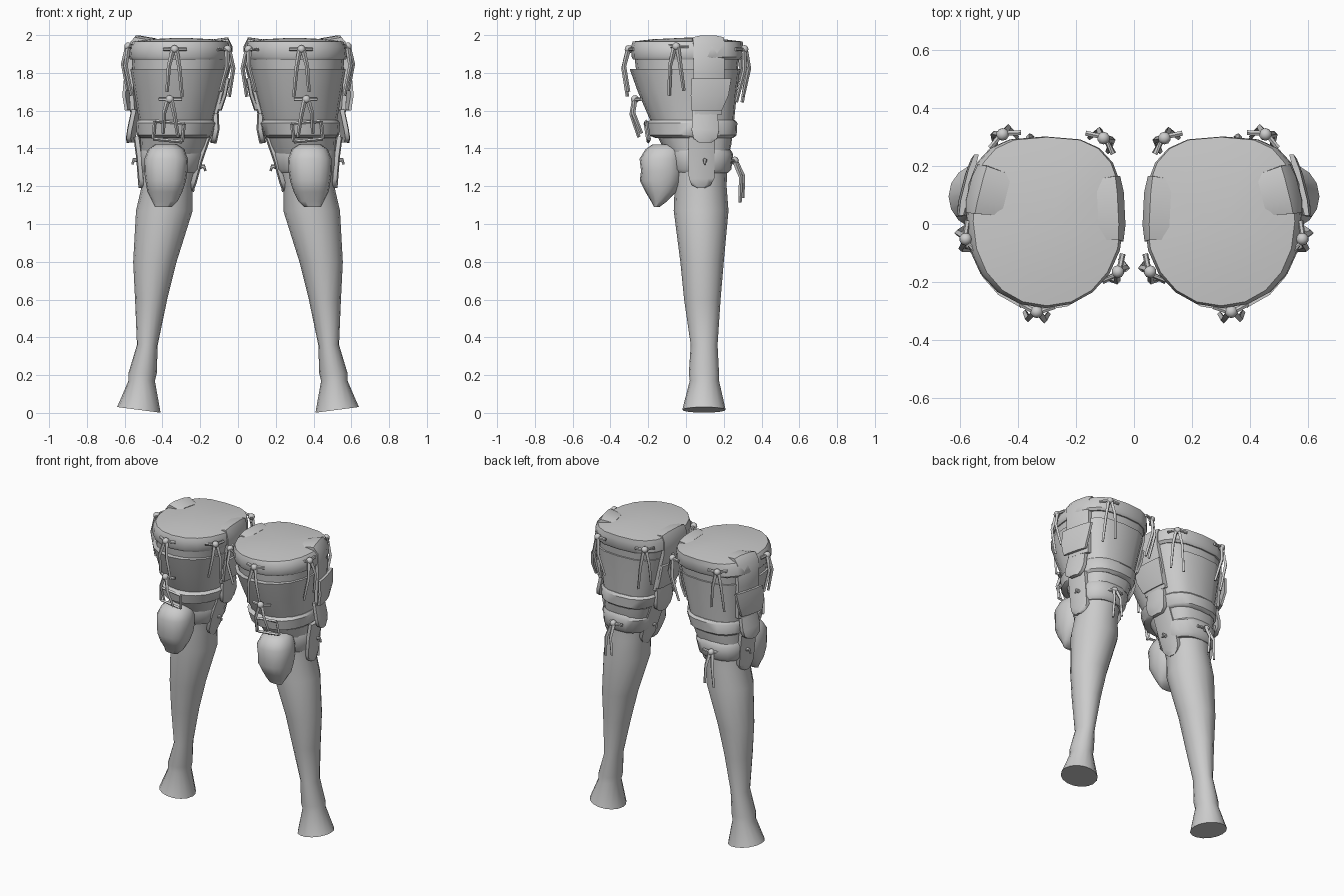
import bpy, bmesh, math
from mathutils import Vector

mat = bpy.data.materials.new("warm_grey")
mat.diffuse_color = (0.6, 0.6, 0.6, 1)


def finish(name, bm, angle=40):
    """Turn a bmesh into a mirrored, shaded part."""
    bmesh.ops.recalc_face_normals(bm, faces=bm.faces)
    me = bpy.data.meshes.new(name)
    bm.to_mesh(me)
    bm.free()
    ob = bpy.data.objects.new(name, me)
    bpy.context.collection.objects.link(ob)
    me.materials.append(mat)
    ob.modifiers.new("Mirror", 'MIRROR').use_mirror_merge = False
    bpy.ops.object.select_all(action='DESELECT')
    ob.select_set(True)
    bpy.context.view_layer.objects.active = ob
    bpy.ops.object.shade_smooth_by_angle(angle=math.radians(angle))
    return ob


def skin(bm, rings):
    """Bridge closed rings of points and cap both ends."""
    vs = [[bm.verts.new(p) for p in r] for r in rings]
    n = len(vs[0])
    for a, b in zip(vs, vs[1:]):
        for i in range(n):
            j = (i + 1) % n
            bm.faces.new((a[i], a[j], b[j], b[i]))
    bm.faces.new(vs[0])
    bm.faces.new(vs[-1][::-1])


def section(z, x0, x1, y0, y1, front=2.0, back=2.0, n=20, tilt=0.0):
    """Rounded outline that fits a box, squarer for larger exponents."""
    pts = []
    for i in range(n):
        a = 2 * math.pi * i / n
        c, s = math.cos(a), math.sin(a)
        e = 2 / (back if s > 0 else front)
        u = math.copysign(abs(c) ** e, c)
        v = math.copysign(abs(s) ** e, s)
        pts.append(((x0 + x1) / 2 + u * (x1 - x0) / 2,
                    (y0 + y1) / 2 + v * (y1 - y0) / 2, z + tilt * u))
    return pts


def loft(name, rows, front=2.0, back=2.0, n=20, angle=40):
    bm = bmesh.new()
    skin(bm, [section(*r, front, back, n) for r in rows])
    return finish(name, bm, angle)


def tube(bm, pts, r0, r1, n=6):
    """Cord through points, tapering from r0 to r1."""
    pts = [Vector(p) for p in pts]
    rings = []
    for i, p in enumerate(pts):
        d = (pts[min(i + 1, len(pts) - 1)] - pts[max(i - 1, 0)]).normalized()
        s = d.cross(Vector((0, 1, 0)) if abs(d.y) < 0.8 else Vector((0, 0, 1))).normalized()
        t = d.cross(s)
        r = r0 + (r1 - r0) * i / (len(pts) - 1)
        rings.append([p + r * (s * math.cos(2 * math.pi * k / n) + t * math.sin(2 * math.pi * k / n))
                      for k in range(n)])
    skin(bm, rings)


# Lower leg with ankle and flared end
bm = bmesh.new()
leg_rows = [(0.17, 0.44, 0.58, 0.02, 0.175), (0.21, 0.43, 0.58, 0.015, 0.175),
            (0.36, 0.425, 0.535, 0.025, 0.167), (0.6, 0.375, 0.545, -0.01, 0.183),
            (0.8, 0.325, 0.555, -0.03, 0.2), (1.07, 0.24, 0.54, -0.065, 0.225),
            (1.2, 0.24, 0.51, -0.06, 0.215), (1.36, 0.2, 0.515, -0.08, 0.22)]
skin(bm, [section(0.016, 0.41, 0.64, -0.02, 0.21, tilt=0.015, n=16)]
     + [section(*r, n=16) for r in leg_rows])
finish("lower_leg", bm)

# Thigh sleeve, tapering to the knee
loft("thigh_sleeve", [(1.34, 0.2, 0.51, -0.08, 0.22), (1.42, 0.17, 0.515, -0.13, 0.24),
                      (1.55, 0.13, 0.525, -0.19, 0.255), (1.7, 0.09, 0.55, -0.255, 0.27),
                      (1.82, 0.058, 0.57, -0.298, 0.285)], 2.1, 2.9)
loft("thigh_top", [(1.78, 0.075, 0.555, -0.26, 0.27), (1.9, 0.045, 0.565, -0.275, 0.285)], 2.1, 2.9)

# Padded rim and slightly domed cap
loft("rim_and_cap", [(1.87, 0.05, 0.57, -0.28, 0.29), (1.885, 0.036, 0.58, -0.288, 0.302),
                     (1.94, 0.036, 0.575, -0.29, 0.302), (1.966, 0.045, 0.555, -0.282, 0.3),
                     (1.978, 0.13, 0.47, -0.18, 0.2), (1.984, 0.25, 0.35, -0.05, 0.06)], 2.1, 2.9)

# Padded bands above and below the knee
loft("upper_knee_band", [(1.455, 0.155, 0.52, -0.16, 0.25), (1.47, 0.135, 0.535, -0.2, 0.268),
                         (1.535, 0.115, 0.54, -0.215, 0.272), (1.55, 0.13, 0.53, -0.19, 0.26)], 2.1, 2.7)
loft("lower_knee_band", [(1.27, 0.215, 0.505, -0.07, 0.22), (1.29, 0.2, 0.52, -0.09, 0.24),
                         (1.37, 0.18, 0.525, -0.1, 0.25), (1.395, 0.19, 0.515, -0.1, 0.235)], 2.1, 2.5)

# Rounded knee pad with pointed chin
loft("knee_pad", [(1.09, 0.35, 0.44, -0.17, -0.14), (1.12, 0.32, 0.455, -0.185, -0.1),
                  (1.17, 0.295, 0.48, -0.215, -0.05), (1.23, 0.275, 0.49, -0.245, -0.02),
                  (1.28, 0.268, 0.497, -0.238, -0.015), (1.345, 0.265, 0.495, -0.246, -0.015),
                  (1.395, 0.285, 0.475, -0.215, -0.02), (1.42, 0.32, 0.44, -0.18, -0.04)],
     2.3, 2.3, n=16, angle=60)


def plate(name, rows, skew, thick=0.022):
    """Upright strip of rows (x, z, y0, y1); skew turns it in plan, thick runs toward the leg."""
    bm = bmesh.new()
    mid = (rows[0][2] + rows[0][3]) / 2
    rings = []
    for i, (x, z, y0, y1) in enumerate(rows):
        a, b = rows[max(i - 1, 0)], rows[min(i + 1, len(rows) - 1)]
        d = Vector((b[0] - a[0], 0, b[1] - a[1])).normalized()
        inw = Vector((d.z, 0, -d.x)) * thick
        outer = [Vector((x + skew * (y - mid), y, z)) for y in (y0, y0 * .75 + y1 * .25,
                                                               y0 * .25 + y1 * .75, y1)]
        bow = inw * 0.45
        outer[0] += bow
        outer[3] += bow
        rings.append(outer + [outer[3] + inw, outer[0] + inw])
    skin(bm, rings)
    return finish(name, bm, 50)


# Outer side plates, from the folded top down to the rounded tongue
plate("outer_top_plate", [(0.44, 1.982, 0.03, 0.17), (0.535, 1.998, 0.035, 0.2), (0.575, 1.95, 0.04, 0.205),
                          (0.577, 1.8, 0.04, 0.205), (0.565, 1.58, 0.045, 0.19)], -0.25)
plate("outer_flap_plate", [(0.585, 1.77, 0.03, 0.24), (0.592, 1.68, 0.025, 0.225),
                           (0.58, 1.6, 0.03, 0.19)], -0.25, 0.016)
plate("outer_mid_plate", [(0.558, 1.61, 0.035, 0.165), (0.58, 1.5, 0.03, 0.175), (0.588, 1.455, 0.04, 0.165),
                          (0.587, 1.43, 0.07, 0.135)], -0.2)
plate("outer_tongue", [(0.55, 1.46, 0.015, 0.155), (0.535, 1.35, 0.01, 0.15), (0.527, 1.24, 0.015, 0.15),
                       (0.525, 1.205, 0.03, 0.13), (0.524, 1.19, 0.06, 0.1)], -0.1)

# Inner side plates
plate("inner_top_plate", [(0.125, 1.978, -0.055, 0.155), (0.055, 1.988, -0.055, 0.165),
                          (0.032, 1.94, -0.06, 0.165), (0.035, 1.85, -0.05, 0.165),
                          (0.105, 1.58, -0.02, 0.16)], 0.05, -0.022)
plate("inner_flap_plate", [(0.045, 1.77, -0.06, 0.17), (0.062, 1.68, -0.05, 0.17),
                           (0.088, 1.6, -0.02, 0.16)], 0.05, -0.016)
plate("inner_mid_plate", [(0.105, 1.61, 0.0, 0.14), (0.1, 1.5, -0.01, 0.15), (0.11, 1.45, 0.0, 0.14),
                          (0.115, 1.425, 0.03, 0.11)], 0.05, -0.022)
plate("inner_tongue", [(0.145, 1.46, 0.0, 0.15), (0.19, 1.33, 0.0, 0.15), (0.22, 1.22, 0.01, 0.145),
                       (0.23, 1.19, 0.03, 0.125), (0.233, 1.17, 0.06, 0.1)], 0.05, -0.022)


def tie(name, p, drop, lean=0.0, spread=0.04):
    """Cross toggle with a knot and two hanging laces."""
    bm = bmesh.new()
    p = Vector(p)
    out = Vector((p.x - 0.31, p.y - 0.02, 0)).normalized()
    t = Vector((-out.y, out.x, 0))
    tube(bm, [p - t * 0.06 - out * 0.015, p + out * 0.012, p + t * 0.06 - out * 0.015], 0.01, 0.01)
    ret = bmesh.ops.create_icosphere(bm, subdivisions=2, radius=0.022)
    bmesh.ops.translate(bm, verts=ret["verts"], vec=p + out * 0.008)
    for s, k in ((-1, 1.0), (1, 0.9)):
        tube(bm, [p + out * 0.01 + t * s * 0.008,
                  p + out * (0.03 + lean * 0.4) + t * s * spread * 0.7 - Vector((0, 0, drop * k * 0.4)),
                  p + out * lean + t * s * spread - Vector((0, 0, drop * k))], 0.013, 0.009, 4)
    return finish(name, bm, 50)


tie("front_tie", (0.335, -0.295, 1.925), 0.25, 0.012)
tie("front_low_tie", (0.36, -0.262, 1.66), 0.2, -0.02)
tie("outer_tie", (0.573, -0.05, 1.94), 0.26, 0.0)
tie("inner_front_tie", (0.062, -0.16, 1.925), 0.25, -0.01)
tie("back_outer_tie", (0.45, 0.302, 1.925), 0.28, -0.02)
tie("back_inner_tie", (0.11, 0.29, 1.925), 0.28, -0.02)
tie("back_low_tie", (0.37, 0.25, 1.335), 0.22, 0.045, 0.03)

# Square buckle frame on the front of the upper band
bm = bmesh.new()
corners = [(0.285, -0.215, 1.53), (0.44, -0.21, 1.545), (0.45, -0.195, 1.45), (0.295, -0.2, 1.435)]
for a, b in zip(corners, corners[1:] + corners[:1]):
    tube(bm, [a, b], 0.009, 0.009, 4)
finish("buckle_frame", bm)

# Small hooks poking out of the tongues
bm = bmesh.new()
tube(bm, [(0.52, 0.1, 1.335), (0.552, 0.1, 1.34), (0.56, 0.1, 1.315)], 0.014, 0.006)
tube(bm, [(0.21, 0.07, 1.3), (0.18, 0.07, 1.305), (0.172, 0.07, 1.28)], 0.014, 0.006)
finish("hooks", bm)
